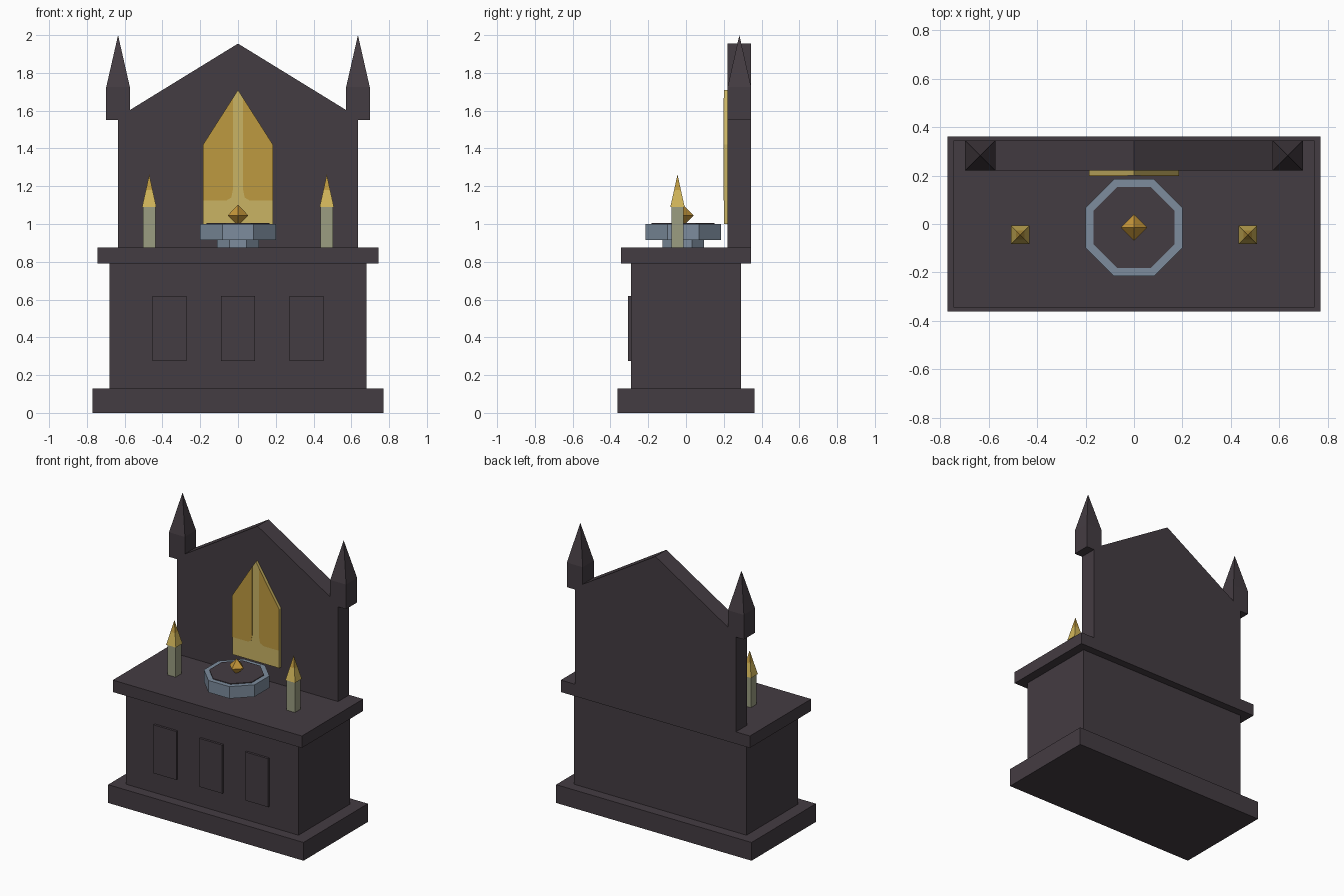
import bpy, bmesh
from math import pi, cos
from mathutils import Matrix

cube = bpy.data.objects.get("Cube")
if cube:
    bpy.data.objects.remove(cube, do_unlink=True)


def material(name, rgb):
    """Flat material from 0-255 display colour, stored as linear values."""
    lin = [((c / 255 + 0.055) / 1.055) ** 2.4 for c in rgb] + [1]
    m = bpy.data.materials.new(name)
    m.use_nodes = True
    m.diffuse_color = lin
    m.node_tree.nodes["Principled BSDF"].inputs["Base Color"].default_value = lin
    return m


stone = material("dark stone", (68, 60, 66))
steel = material("blue grey stone", (125, 140, 157))
wax = material("grey green wax", (155, 157, 129))
gold = material("gold", (190, 154, 64))
pale = material("pale gold", (202, 180, 100))
flame = material("flame yellow", (210, 182, 90))
amber = material("gem amber", (196, 150, 58))


def finish(name, bm, *mats):
    bmesh.ops.recalc_face_normals(bm, faces=bm.faces)
    me = bpy.data.meshes.new(name)
    bm.to_mesh(me)
    bm.free()
    for m in mats:
        me.materials.append(m)
    ob = bpy.data.objects.new(name, me)
    bpy.context.collection.objects.link(ob)
    return ob


def box(name, x, y, z, mat):
    """Box from (min, max) ranges."""
    bm = bmesh.new()
    bmesh.ops.create_cube(bm, size=1)
    for v in bm.verts:
        v.co = [r[0] if c < 0 else r[1] for c, r in zip(v.co, (x, y, z))]
    return finish(name, bm, mat)


def prism(name, sides, r1, r2, loc, z, mat, turn=None):
    """Upright prism or cone; radii are measured to the flat sides."""
    bm = bmesh.new()
    k = cos(pi / sides)
    turn = pi / sides if turn is None else turn
    mat4 = Matrix.Translation((*loc, sum(z) / 2)) @ Matrix.Rotation(turn, 4, 'Z')
    bmesh.ops.create_cone(bm, cap_ends=True, segments=sides, radius1=r1 / k,
                          radius2=r2 / k, depth=z[1] - z[0], matrix=mat4)
    bmesh.ops.remove_doubles(bm, verts=bm.verts, dist=1e-5)
    return finish(name, bm, mat)


def slab(name, outline, y, mat):
    """Front-facing outline in x, z extruded between two depths."""
    bm = bmesh.new()
    f = bm.faces.new([bm.verts.new((px, y[0], pz)) for px, pz in outline])
    ext = bmesh.ops.extrude_face_region(bm, geom=[f], use_keep_orig=True)
    for v in ext["geom"]:
        if isinstance(v, bmesh.types.BMVert):
            v.co.y = y[1]
    return finish(name, bm, mat)


# Altar table
box("plinth", (-.77, .77), (-.362, .362), (0, .13), stone)
box("altar_body", (-.68, .68), (-.29, .29), (.13, .79), stone)
box("altar_top", (-.745, .745), (-.345, .345), (.79, .875), stone)
for name, x in (("right", -.362), ("middle", 0), ("left", .362)):
    box(name + "_front_panel", (x - .09, x + .09), (-.306, -.29), (.275, .62), stone)

# Gabled back wall
slab("back_wall", [(-.635, .875), (.635, .875), (.635, 1.565), (0, 1.955), (-.635, 1.565)],
     (.22, .345), stone)

# Window plate with two painted lancet panes
slab("window_plate", [(-.185, 1), (.185, 1), (.185, 1.42), (0, 1.71), (-.185, 1.42)],
     (.2, .22), pale)
for side, s in (("right", -1), ("left", 1)):
    pane = [(.06, 1.125), (.185, 1.125), (.185, 1.42), (.027, 1.668), (.027, 1.18), (.035, 1.14)]
    slab(side + "_window_pane", [(s * x, z) for x, z in pane], (.198, .202), gold)

# Finials and candles, mirrored
for side, s in (("right", -1), ("left", 1)):
    spot = (s * .635, .2825)
    prism(side + "_finial_block", 4, .0625, .0625, spot, (1.55, 1.725), stone)
    prism(side + "_finial_spire", 4, .0625, 0, spot, (1.725, 2), stone)
    spot = (s * .47, -.045)
    prism(side + "_candle", 4, .032, .032, spot, (.875, 1.09), wax)
    prism(side + "_flame_base", 4, .038, .018, spot, (1.09, 1.18), flame)
    prism(side + "_flame_tip", 4, .018, 0, spot, (1.18, 1.262), gold)

# Octagonal basin with dark pool and floating gem
centre = (0, -.015)
prism("basin_stem", 8, .11, .11, centre, (.875, .915), steel)
prism("basin_bowl", 8, .2, .2, centre, (.915, 1), steel)
prism("basin_pool", 8, .167, .167, centre, (.99, 1.005), stone)
flat = cos(pi / 4) * .055
prism("gem_top", 4, flat, 0, centre, (1.045, 1.102), amber, 0)
prism("gem_bottom", 4, 0, flat, centre, (.99, 1.045), amber, 0)
